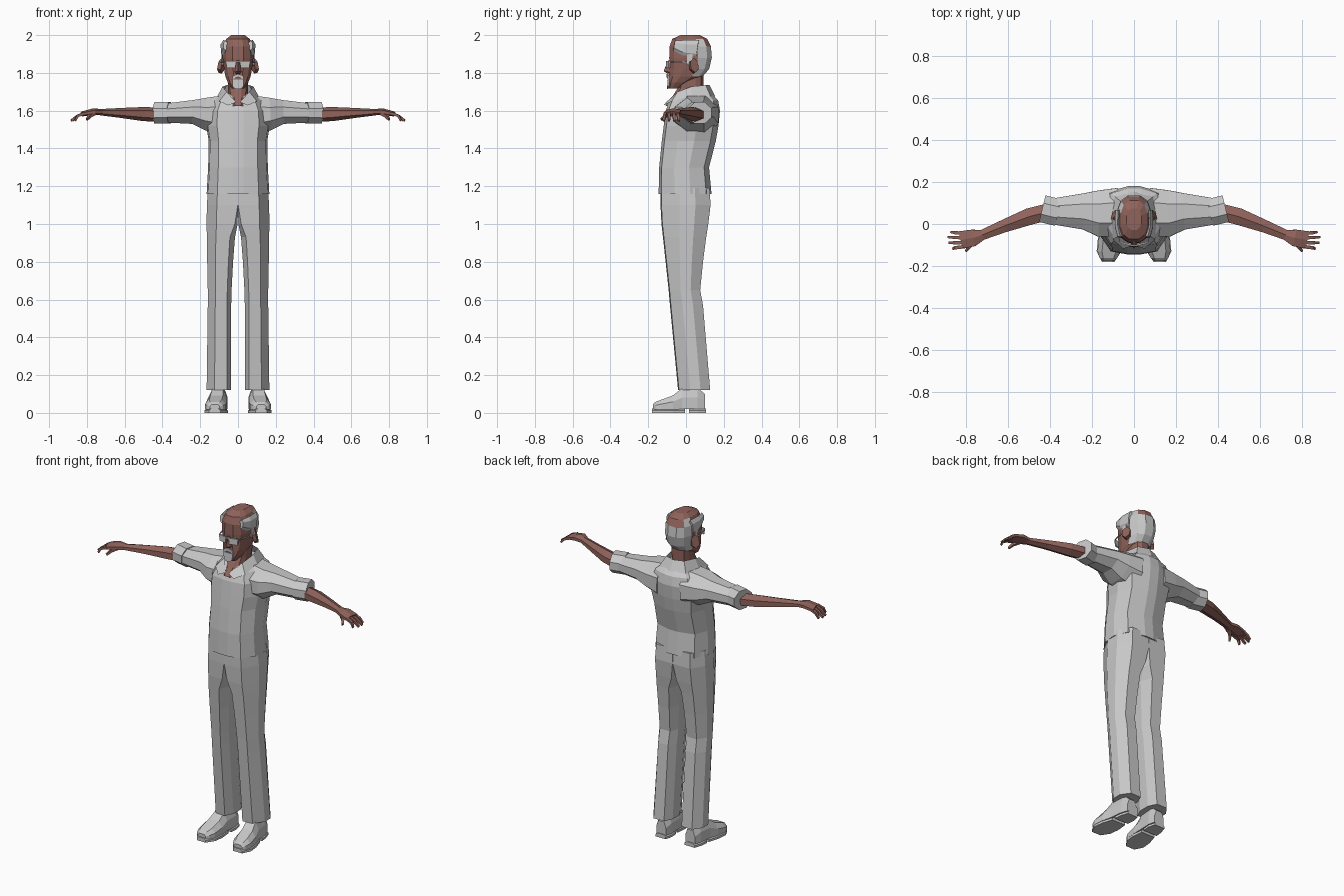
import bpy, bmesh, math
from mathutils import Vector


def material(name, rgb):
    m = bpy.data.materials.new(name)
    m.diffuse_color = (*rgb, 1)
    return m


CLOTH = material("light grey", (0.58, 0.58, 0.58))
SKIN = material("brown skin", (0.28, 0.125, 0.105))


def finish(name, bm, mats, mirror):
    bmesh.ops.recalc_face_normals(bm, faces=bm.faces)
    me = bpy.data.meshes.new(name)
    bm.to_mesh(me)
    bm.free()
    ob = bpy.data.objects.new(name, me)
    bpy.context.collection.objects.link(ob)
    for m in mats:
        me.materials.append(m)
    if mirror:
        ob.modifiers.new("Mirror", 'MIRROR').use_clip = True
    return ob


def loft(name, rings, mats, mirror=False, closed=True, caps=True):
    """Skin a list of equal-length point rings."""
    bm = bmesh.new()
    rows = [[bm.verts.new(p) for p in r] for r in rings]
    n = len(rows[0])
    for a, b in zip(rows, rows[1:]):
        for i in range(n if closed else n - 1):
            j = (i + 1) % n
            bm.faces.new((a[i], a[j], b[j], b[i]))
    if caps:
        bm.faces.new(rows[0])
        bm.faces.new(rows[-1])
    return finish(name, bm, mats, mirror)


def oval(z, hw, y0, y1, n=12, power=0.8, tilt=0.0):
    """Boxy horizontal oval ring; tilt raises the back."""
    pts = []
    for i in range(n):
        a = 2 * math.pi * (i + 0.5) / n
        s, c = math.sin(a), math.cos(a)
        x = math.copysign(abs(s) ** power, s) * hw / math.cos(math.pi / n * (n % 4)) 
        y = (y0 + y1) / 2 - math.copysign(abs(c) ** power, c) * (y1 - y0) / 2
        pts.append((x, y, z + tilt * (y - (y0 + y1) / 2)))
    return pts


def tube(name, path, mats, sides=6, mirror=True):
    """Path of (x, y, z, half width, half height) across the run direction."""
    d = Vector(path[-1][:3]) - Vector(path[0][:3])
    u = d.cross(Vector((0, 0, 1))).normalized()
    v = u.cross(d).normalized()
    rings = []
    for x, y, z, w, h in path:
        ring = []
        for i in range(sides):
            a = 2 * math.pi * (i + 0.5) / sides
            ring.append(Vector((x, y, z)) + u * w * math.cos(a) * 1.1 + v * h * math.sin(a) * 1.1)
        rings.append(ring)
    return loft(name, rings, mats, mirror)


# Shirt body
def shirt_ring(z, hw, y0, y1):
    d = y1 - y0
    half = [(0.03, y0), (hw * 0.66, y0 + d * 0.05), (hw * 0.95, y0 + d * 0.3),
            (hw, y0 + d * 0.6), (hw * 0.8, y0 + d * 0.9), (0.03, y1)]
    return [(x, y, z) for x, y in half] + [(-x, y, z) for x, y in reversed(half)]


loft("shirt_body", [shirt_ring(*r) for r in (
    (1.16, .166, -.145, .135), (1.30, .158, -.142, .122), (1.44, .155, -.128, .158),
    (1.52, .168, -.118, .172), (1.60, .165, -.108, .180), (1.655, .135, -.085, .170),
    (1.69, .085, -.045, .135))], [CLOTH])

# Sleeves with turned-up cuffs
tube("sleeve", [(.08, .055, 1.575, .115, .105), (.17, .05, 1.582, .108, .085),
                (.24, .06, 1.593, .085, .062), (.38, .06, 1.588, .062, .05)], [CLOTH], 8)
tube("sleeve_cuff", [(.362, .055, 1.588, .064, .056), (.437, .073, 1.588, .064, .056)], [CLOTH], 8)

# Collar, open at the throat
loft("collar", [
    [(0, .125, 1.735), (.06, .105, 1.735), (.082, .03, 1.728), (.06, -.045, 1.70), (.010, -.105, 1.645)],
    [(0, .155, 1.675), (.09, .13, 1.675), (.115, .03, 1.665), (.10, -.075, 1.65), (.052, -.118, 1.628)]],
    [CLOTH], mirror=True, closed=False, caps=False)

# Forearms
tube("forearm", [(.40, .06, 1.578, .042, .034), (.50, .035, 1.582, .042, .034),
                 (.62, -.01, 1.588, .032, .024), (.73, -.055, 1.592, .025, .015)], [SKIN])

# Hands: palm, four fingers and thumb
tube("palm", [(.72, -.052, 1.592, .025, .015), (.765, -.066, 1.595, .042, .016),
              (.825, -.076, 1.583, .044, .012)], [SKIN])
for i, (y, tip_x, tip_y) in enumerate(((-.045, .872, -.038), (-.066, .885, -.062),
                                       (-.088, .882, -.09), (-.108, .862, -.118))):
    tube("finger_%d" % (i + 1), [(.81, y, 1.587, .0105, .010), (.85, (y + tip_y) / 2, 1.572, .010, .009),
                                 (tip_x, tip_y, 1.547, .007, .007)], [SKIN], 4)
tube("thumb", [(.755, -.08, 1.59, .015, .012), (.785, -.108, 1.572, .011, .010),
               (.80, -.13, 1.553, .007, .007)], [SKIN], 4)


# Trousers: each leg meets its twin at the middle above the crotch
def leg_ring(z, x0, x1, y0, y1, inner):
    w, d = x1 - x0, y1 - y0
    return [(x0, y0 + d * inner, z), (x0 + w * .6 * inner, y0, z), (x0 + w * .68, y0 + .005, z),
            (x1, y0 + d * .38, z), (x1, y0 + d * .7, z), (x0 + w * .72, y1, z),
            (x0 + w * .6 * inner, y1, z), (x0, y1 - d * inner, z)]


loft("trouser_leg", [leg_ring(*r) for r in (
    (1.19, 0, .158, -.135, .125, .01), (1.10, 0, .165, -.135, .13, .01),
    (1.0, .002, .166, -.130, .118, .15), (.93, .016, .165, -.122, .107, .3),
    (.80, .026, .163, -.108, .09, .3), (.65, .034, .160, -.092, .075, .3),
    (.57, .036, .160, -.085, .09, .3), (.12, .036, .166, -.042, .128, .3))],
    [CLOTH], mirror=True)


# Shoes with a separate sole and heel
def shoe_ring(y, cx, hw, z0, z1):
    mid = z0 + (z1 - z0) * .55
    return [(cx - hw, y, z0), (cx - hw, y, mid), (cx - hw * .6, y, z1),
            (cx + hw * .6, y, z1), (cx + hw, y, mid), (cx + hw, y, z0)]


loft("shoe", [shoe_ring(*r) for r in (
    (.10, .098, .032, .02, .10), (.06, .10, .044, .02, .135), (-.02, .106, .047, .02, .13),
    (-.07, .113, .055, .018, .092), (-.13, .119, .055, .018, .07),
    (-.162, .122, .042, .018, .058), (-.175, .123, .026, .02, .045))], [CLOTH], mirror=True)
for part, rows in (("sole", ((-.005, .106, .046), (-.07, .113, .059), (-.13, .119, .059), (-.18, .123, .03))),
                   ("heel", ((.105, .098, .034), (.06, .10, .047), (.015, .104, .047)))):
    loft("shoe_" + part, [shoe_ring(y, cx, hw, 0, .024) for y, cx, hw in rows], [CLOTH], mirror=True)

# Neck and open throat
loft("neck", [oval(1.625, .05, -.112, .08), oval(1.67, .053, -.078, .09),
              oval(1.72, .055, -.045, .095), oval(1.80, .055, -.04, .095)], [SKIN])

# Head, with hair on the back and sides and a bald crown
head = loft("head", [oval(*r) for r in (
    (1.718, .034, -.092, -.035), (1.75, .056, -.095, .03), (1.78, .068, -.093, .09),
    (1.82, .076, -.090, .125), (1.88, .084, -.092, .14), (1.94, .082, -.090, .135),
    (1.98, .064, -.075, .115), (2.0, .036, -.03, .075))], [SKIN, CLOTH])
for p in head.data.polygons:
    c = p.center
    if 1.78 < c.z < 1.97 and c.y > .035 and abs(p.normal.z) < .75:
        p.material_index = 1
    if c.z > 1.945 and (abs(c.x) < .055 or c.y < .03):
        p.material_index = 0

# Temple hair tufts
tube("temple_hair", [(.075, .06, 1.925, .014, .045), (.078, -.01, 1.93, .014, .04),
                     (.066, -.062, 1.945, .012, .024)], [CLOTH])
# Sideburns
tube("sideburn", [(.081, .035, 1.87, .007, .04), (.081, .005, 1.87, .006, .035)], [CLOTH], 4)
# Ears
tube("ear", [(.078, .035, 1.835, .022, .036), (.096, .045, 1.84, .024, .036)], [SKIN])
# Nose
loft("nose", [[(-.009, -.088, 1.865), (.009, -.088, 1.865), (0, -.096, 1.865)],
              [(-.018, -.088, 1.805), (.018, -.088, 1.805), (0, -.118, 1.81)],
              [(-.012, -.088, 1.795), (.012, -.088, 1.795), (0, -.10, 1.797)]], [SKIN])


# Thin plates on the face: spectacles, moustache and goatee
def plate(name, outline, y, thick=.008, mirror=False):
    loft(name, [[(x, y + abs(x) * .25, z) for x, z in outline],
                [(x, y + thick + abs(x) * .25, z) for x, z in outline]], [CLOTH], mirror)


plate("spectacle_lens", [(.009, 1.862), (.064, 1.862), (.060, 1.825), (.014, 1.825)], -.108, mirror=True)
plate("spectacle_bridge", [(-.01, 1.862), (.01, 1.862), (.01, 1.854), (-.01, 1.854)], -.108)
tube("spectacle_arm", [(.066, -.088, 1.857, .003, .004), (.084, -.02, 1.857, .003, .004),
                       (.088, .03, 1.855, .003, .004)], [CLOTH], 4)
plate("moustache", [(-.026, 1.785), (0, 1.795), (.026, 1.785), (.034, 1.765), (0, 1.778), (-.034, 1.765)], -.103)
plate("goatee", [(-.03, 1.766), (.03, 1.766), (.028, 1.728), (.012, 1.714), (-.012, 1.714), (-.028, 1.728)], -.104)
